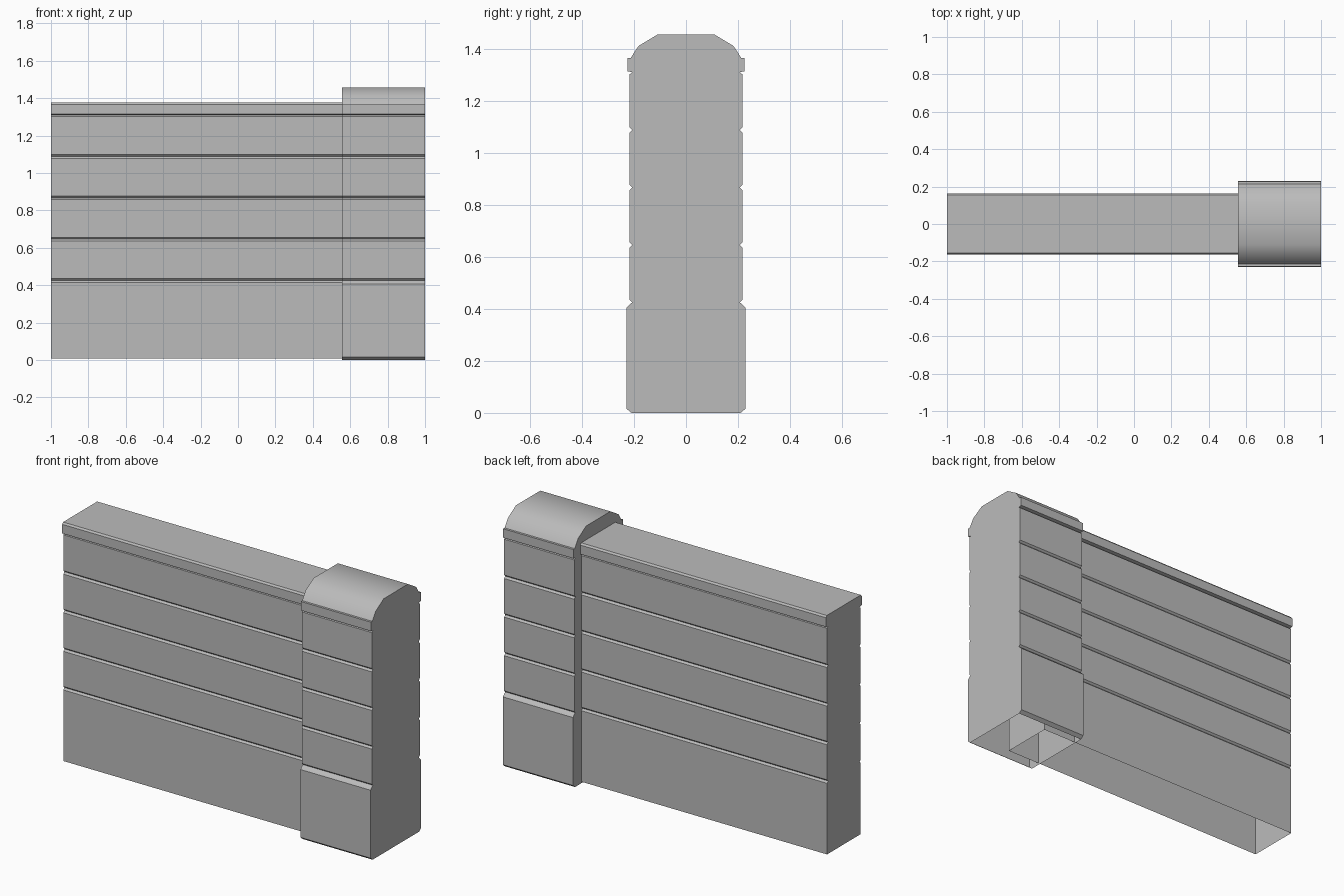
import bpy
import bmesh
import math

cube = bpy.data.objects.get("Cube")
if cube:
    bpy.data.objects.remove(cube, do_unlink=True)

stone = bpy.data.materials.new("grey stone")
stone.use_nodes = True
GREY = (0.5, 0.5, 0.5, 1)
stone.diffuse_color = GREY
stone.node_tree.nodes["Principled BSDF"].inputs["Base Color"].default_value = GREY

JOINTS = [0.425, 0.646, 0.867, 1.088]  # heights of the course joints
CAP_BOTTOM = 1.315


def courses(half, depth):
    """Half profile of the stacked stones, with a V groove at each joint."""
    points = []
    for z in JOINTS:
        points += [(half, z - 0.01), (half - depth, z), (half, z + 0.01)]
    return points + [(half, CAP_BOTTOM - 0.012), (half - depth, CAP_BOTTOM - 0.004)]


def extrude_profile(name, half_profile, x0, x1):
    """Mirror a bottom-to-top half profile and sweep it along x, open below."""
    outline = half_profile + [(-y, z) for y, z in reversed(half_profile)]
    bm = bmesh.new()
    ends = [[bm.verts.new((x, y, z)) for y, z in outline] for x in (x0, x1)]
    for a, b, c, d in zip(ends[0], ends[0][1:], ends[1][1:], ends[1]):
        bm.faces.new((a, b, c, d))
    bm.faces.new(reversed(ends[0]))
    bm.faces.new(ends[1])
    bmesh.ops.recalc_face_normals(bm, faces=bm.faces)
    # make sure the open shell points outward
    top = max(bm.faces, key=lambda f: f.calc_center_median().z)
    if top.normal.z < 0:
        bmesh.ops.reverse_faces(bm, faces=bm.faces)
    mesh = bpy.data.meshes.new(name)
    bm.to_mesh(mesh)
    bm.free()
    mesh.materials.append(stone)
    obj = bpy.data.objects.new(name, mesh)
    bpy.context.collection.objects.link(obj)
    bpy.ops.object.select_all(action="DESELECT")
    obj.select_set(True)
    bpy.context.view_layer.objects.active = obj
    bpy.ops.object.shade_smooth_by_angle(angle=math.radians(35))
    return obj


# Long wall: plain base, grooved courses and a flat coping, ending in the pillar
wall = [(0.152, 0.008)] + courses(0.152, 0.01)
wall += [(0.162, CAP_BOTTOM), (0.162, 1.367), (0.154, 1.377)]
extrude_profile("wall", wall, -1, 0.77)

# End pillar: chamfered plinth, grooved courses and a rounded cap
plinth = [(0.21, 0), (0.229, 0.016), (0.229, 0.405), (0.217, 0.417)]
cap = [(0.226, CAP_BOTTOM), (0.226, 1.366), (0.213, 1.366), (0.183, 1.412), (0.11, 1.456)]
extrude_profile("pillar", plinth + courses(0.217, 0.01)[1:] + cap, 0.556, 1)
